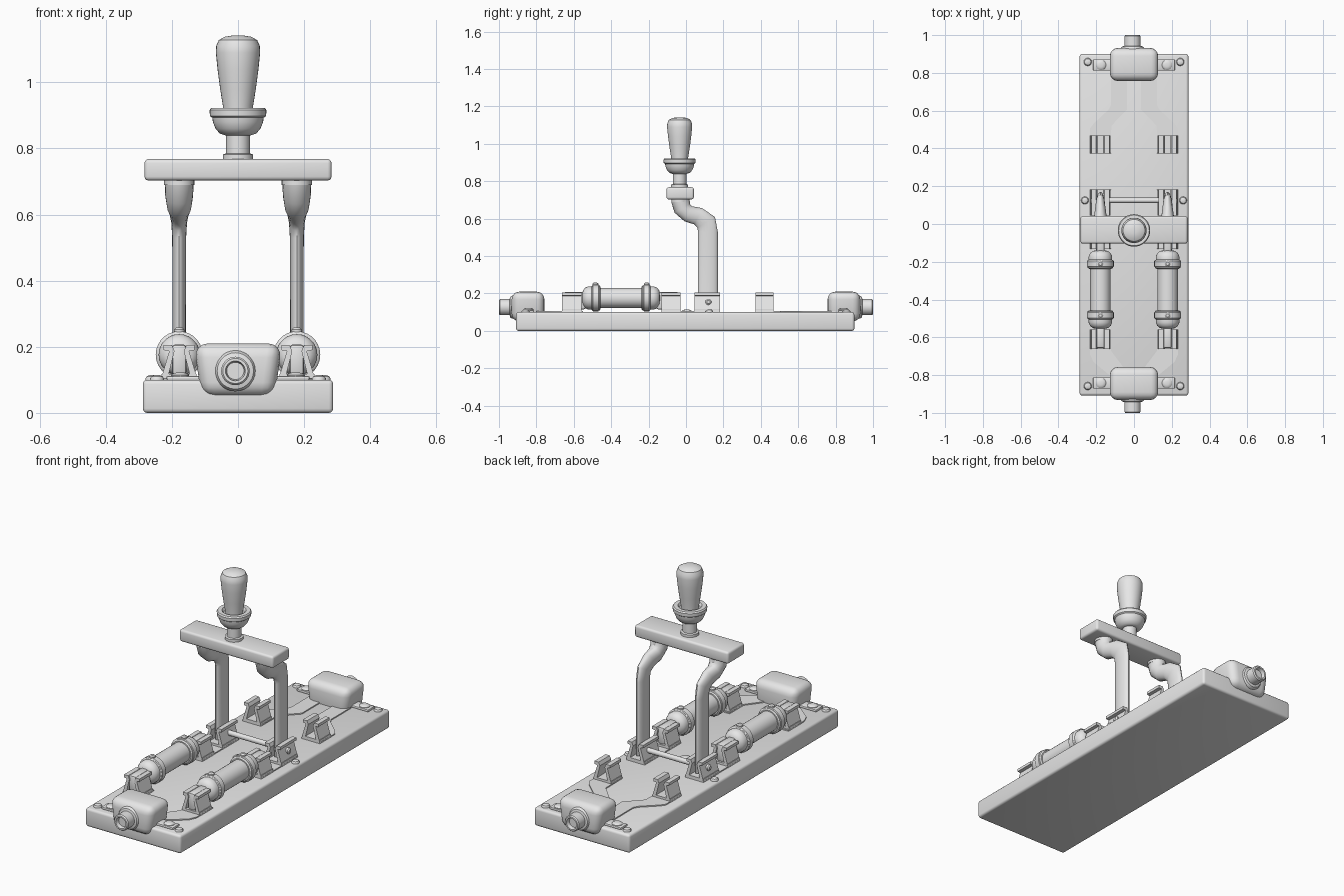
import bpy, bmesh, math
from mathutils import Vector, Matrix

if "Cube" in bpy.data.objects:
    bpy.data.objects.remove(bpy.data.objects["Cube"], do_unlink=True)

GREY = (0.8, 0.8, 0.8, 1.0)
mat = bpy.data.materials.new("plain grey")
mat.use_nodes = True
mat.diffuse_color = GREY
mat.node_tree.nodes["Principled BSDF"].inputs["Base Color"].default_value = GREY
parts = []


def finish(name, bm):
    bmesh.ops.recalc_face_normals(bm, faces=bm.faces)
    me = bpy.data.meshes.new(name)
    bm.to_mesh(me)
    bm.free()
    me.materials.append(mat)
    ob = bpy.data.objects.new(name, me)
    bpy.context.collection.objects.link(ob)
    parts.append(ob)
    return ob


def box(name, lo, hi, bevel=0.0, seg=3, taper=1.0):
    """Box between two corners; taper narrows the bottom in x."""
    bm = bmesh.new()
    bmesh.ops.create_cube(bm, size=1)
    lo, hi = Vector(lo), Vector(hi)
    mid, size = (lo + hi) / 2, hi - lo
    for v in bm.verts:
        k = taper if v.co.z < 0 else 1.0
        v.co = mid + Vector((v.co.x * size.x * k, v.co.y * size.y, v.co.z * size.z))
    if bevel:
        bmesh.ops.bevel(bm, geom=bm.edges[:], offset=bevel, segments=seg,
                        profile=0.5, affect='EDGES')
    return finish(name, bm)


def bridge(bm, rings, cap=True):
    n = len(rings[0])
    for a, b in zip(rings, rings[1:]):
        for i in range(n):
            j = (i + 1) % n
            bm.faces.new((a[i], a[j], b[j], b[i]))
    if cap:
        bm.faces.new(rings[0])
        bm.faces.new(rings[-1])


def lathe(name, profile, loc, axis=(0, 0, 1), seg=28):
    """Turned part from (radius, height) pairs along an axis."""
    bm = bmesh.new()
    rings = []
    for r, h in profile:
        angles = [2 * math.pi * i / seg for i in range(seg)]
        rings.append([bm.verts.new((r * math.cos(t), r * math.sin(t), h)) for t in angles])
    bridge(bm, rings)
    rot = Vector(axis).to_track_quat('Z', 'Y').to_matrix().to_4x4()
    bm.transform(Matrix.Translation(loc) @ rot)
    return finish(name, bm)


def prism(name, pts, place, a, b):
    """Extrude a 2D outline; place maps (u, v, depth) to a point."""
    bm = bmesh.new()
    bridge(bm, [[bm.verts.new(place(u, v, d)) for u, v in pts] for d in (a, b)])
    return finish(name, bm)


def screw(name, x, y, r, z=0.098, h=0.016):
    lathe(name, [(r, 0), (r, h * .4), (r * .8, h * .8), (r * .4, h)], (x, y, z), seg=16)


# Base board
box("base_board", (-.288, -.908, 0), (.288, .9, .1), .013)

# End terminal blocks, cable sockets and their mounting tabs
for s, end in ((-1, "front"), (1, "back")):
    ya, yb = sorted((s * .757, s * .932))
    box(end + "_terminal", (-.133, ya, .05), (.133, yb, .21), .042, 4, .84)
    lathe(end + "_socket", [(.062, 0), (.062, .03), (.055, .04), (.043, .043), (.043, .094),
                            (.038, .1), (.03, .1), (.026, .08)], (-.008, s * .9, .127), (0, s, 0))
    box(end + "_tab", (-.217, s * .842 - .03, .098), (.217, s * .842 + .03, .112), .006, 2)
    for x in (-.175, .175):
        screw(end + "_tab_bolt", x, s * .842, .027, .11, .012)
    for x in (-.245, .245):
        screw(end + "_corner_screw", x, s * .858, .021)
screw("middle_screw", 0, .005, .028)

JAW = [(.056, .1), (.03, .187), (.047, .19), (.047, .205), (.022, .205), (.014, .187), (.036, .1)]
CLIPS = {"front_clip": (-.662, -.558), "inner_clip": (-.132, -.03),
         "hinge_clip": (.045, .182), "back_clip": (.372, .468)}
BACK_STRIP = [(.233, .376), (.233, .505), (.215, .53), (.135, .605), (.122, .63), (.122, .8),
              (.038, .8), (.038, .605), (.12, .52), (.123, .376)]
FRONT_STRIP = [(.233, -.55), (.233, -.69), (.215, -.73), (.13, -.8), (.03, -.8),
               (.07, -.74), (.123, -.67), (.123, -.55)]
MID_STRIP = [(.233, -.13), (.233, .18), (.123, .18), (.123, -.13)]
# Arm stations: y, z, half depth, half width
ARM = [(.117, .13, .053, .02), (.117, .53, .053, .021), (.108, .58, .055, .024),
       (.065, .613, .048, .03), (.012, .626, .045, .037), (-.02, .655, .047, .042),
       (-.03, .7, .05, .044)]


def arm(name, x, seg=20):
    bm = bmesh.new()
    rings = []
    for i, (y, z, a, b) in enumerate(ARM):
        p, q = ARM[max(i - 1, 0)], ARM[min(i + 1, len(ARM) - 1)]
        t = Vector((0, q[0] - p[0], q[1] - p[1])).normalized()
        n = Vector((0, t.z, -t.y))
        ring = []
        for k in range(seg):
            w = 2 * math.pi * k / seg
            ring.append(bm.verts.new(Vector((x + b * math.cos(w), y, z)) + n * a * math.sin(w)))
        rings.append(ring)
    bridge(bm, rings)
    finish(name, bm)


for s, side in ((-1, "right_"), (1, "left_")):
    cx = s * .178

    # Conductor strips on the board
    for nm, pts in (("back", BACK_STRIP), ("front", FRONT_STRIP), ("middle", MID_STRIP)):
        prism(side + nm + "_strip", pts, lambda u, v, d: (s * u, v, d), .097, .106)

    # Spring clips, each with a foot and two leaning jaws
    for nm, (a, b) in CLIPS.items():
        box(side + nm + "_foot", (cx - .053, a, .098), (cx + .053, b, .118))
        for k in (-1, 1):
            prism(side + nm + "_jaw", JAW, lambda u, v, d: (cx + k * u, d, v), a, b)

    # Fuse tube, domed caps, bands, studs and end blades
    lathe(side + "fuse_tube", [(.054, -.12), (.054, .12)], (cx, -.347, .176), (0, 1, 0))
    for e in (-1, 1):
        cap = [(.06, .11), (.067, .115), (.067, .155), (.062, .158), (.062, .175),
               (.055, .192), (.04, .204), (.02, .208)]
        lathe(side + "fuse_cap", cap, (cx, -.347, .176), (0, e, 0))
        lathe(side + "cap_band", [(.066, .118), (.071, .122), (.071, .15), (.066, .155)],
              (cx, -.347, .176), (0, e, 0))
        lathe(side + "cap_stud", [(.016, 0), (.016, .02), (.009, .026)],
              (cx, -.347 + e * .137, .232), seg=14)
        ya, yb = sorted((-.347 + e * .19, -.347 + e * .31))
        box(side + "fuse_blade", (cx - .022, ya, .115), (cx + .022, yb, .207), .01, 2)

    # Swinging arm with top collar
    arm(side + "arm", cx)
    lathe(side + "arm_collar", [(.046, 0), (.046, .016)], (cx, -.032, .69))

    # Pivot bolt and board screw
    lathe(side + "pivot_bolt", [(.016, 0), (.016, .012), (.009, .018)],
          (cx + s * .035, .12, .155), (s, 0, 0), 16)
    screw(side + "hinge_screw", s * .26, .125, .02)

# Pivot rod joining both hinges
lathe("pivot_rod", [(.014, -.21), (.014, .21)], (0, .125, .155), (1, 0, 0), 16)

# Cross bar
box("cross_bar", (-.283, -.104, .703), (.283, .042, .768), .012)

# Handle: post, cup, ring and grip
HX = (0, -.034, 0)
lathe("handle_post", [(.046, .765), (.046, .782), (.036, .785), (.036, .85)], HX)
lathe("handle_cup", [(.04, .84), (.055, .845), (.068, .86), (.076, .88), (.078, .896)], HX, seg=36)
lathe("handle_ring", [(.078, .893), (.085, .898), (.086, .916), (.081, .923), (.06, .923),
                      (.052, .91)], HX, seg=36)
lathe("handle_grip", [(.044, .9), (.046, .93), (.054, .98), (.062, 1.04), (.067, 1.09),
                      (.066, 1.11), (.058, 1.128), (.04, 1.138), (.015, 1.142)], HX, seg=32)

# Smooth shading with sharp edges kept
bpy.ops.object.select_all(action='DESELECT')
for ob in parts:
    ob.select_set(True)
bpy.context.view_layer.objects.active = parts[0]
bpy.ops.object.shade_smooth_by_angle(angle=math.radians(35))
